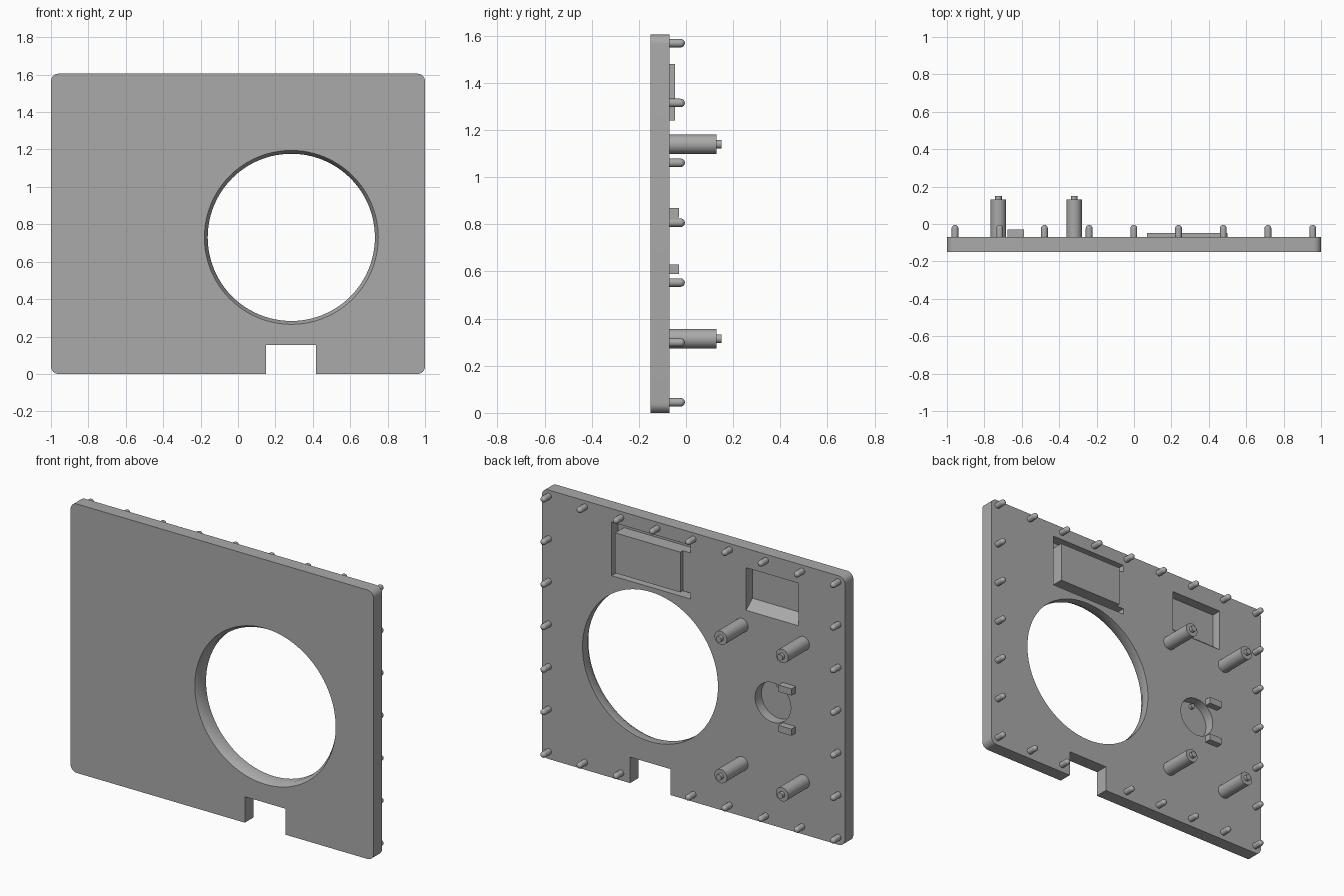
import bpy, bmesh, math
from mathutils import Vector

old = bpy.data.objects.get("Cube")
if old:
    bpy.data.objects.remove(old, do_unlink=True)

grey = bpy.data.materials.new("plain grey")
grey.use_nodes = True
grey.diffuse_color = (0.4, 0.4, 0.4, 1)
grey.node_tree.nodes["Principled BSDF"].inputs["Base Color"].default_value = (0.4, 0.4, 0.4, 1)

FRONT, BACK, FLOOR = -0.15, -0.07, -0.13
HEIGHT = 1.605


def finish(name, bm):
    bmesh.ops.recalc_face_normals(bm, faces=bm.faces)
    mesh = bpy.data.meshes.new(name)
    bm.to_mesh(mesh)
    bm.free()
    mesh.materials.append(grey)
    obj = bpy.data.objects.new(name, mesh)
    bpy.context.collection.objects.link(obj)
    return obj


def smooth(obj):
    bpy.ops.object.select_all(action='DESELECT')
    obj.select_set(True)
    bpy.context.view_layer.objects.active = obj
    bpy.ops.object.shade_smooth_by_angle(angle=math.radians(35))


def box(name, x, y, z, corner=0.0):
    """Box from ranges; corner rounds the edges that run front to back."""
    bm = bmesh.new()
    bmesh.ops.create_cube(bm, size=1)
    for v in bm.verts:
        v.co = Vector([r[0] if c < 0 else r[1] for c, r in zip(v.co, (x, y, z))])
    if corner:
        edges = [e for e in bm.edges if abs(e.verts[0].co.y - e.verts[1].co.y) > 0.01]
        bmesh.ops.bevel(bm, geom=edges, offset=corner, segments=8, profile=0.5, affect='EDGES')
    return finish(name, bm)


def turned(name, x, z, profile, sides=24):
    """Solid turned about a front-to-back axis; profile is (radius, y)."""
    bm = bmesh.new()
    rings = []
    for r, y in profile:
        ring = []
        for i in range(sides):
            a = math.tau * i / sides
            ring.append(bm.verts.new((x + r * math.cos(a), y, z + r * math.sin(a))))
        rings.append(ring)
    for lo, hi in zip(rings, rings[1:]):
        for i in range(sides):
            j = (i + 1) % sides
            bm.faces.new((lo[i], lo[j], hi[j], hi[i]))
    bm.faces.new(rings[0])
    bm.faces.new(rings[-1])
    return finish(name, bm)


def cut(target, cutter):
    cutter.hide_render = True
    mod = target.modifiers.new("cut", 'BOOLEAN')
    mod.operation, mod.solver, mod.object = 'DIFFERENCE', 'EXACT', cutter
    bpy.context.view_layer.objects.active = target
    bpy.ops.object.modifier_apply(modifier=mod.name)
    bpy.data.objects.remove(cutter, do_unlink=True)


# Panel with rounded corners
panel = box("panel", (-1, 1), (FRONT, BACK), (0, HEIGHT), 0.04)

# Large round opening with a chamfered front rim, and the cable notch
cut(panel, turned("opening_cutter", 0.285, 0.73,
                  [(0.483, FRONT - 0.03), (0.447, FRONT + 0.03), (0.447, 0)], 96))
cut(panel, box("notch_cutter", (0.15, 0.418), (-0.3, 0.1), (-0.1, 0.155)))

# Round blind pocket
cut(panel, turned("round_pocket_cutter", -0.525, 0.733, [(0.118, FLOOR), (0.118, 0)], 48))

# Rectangular pocket with a sloped lower side
window = box("window_cutter", (-0.695, -0.348), (FLOOR, BACK + 0.02), (1.22, 1.49))
for v in window.data.vertices:
    if v.co.y < BACK and v.co.z < 1.3:
        v.co.z = 1.285
cut(panel, window)

# C-shaped groove around the raised pad
for x, z in (((0.02, 0.54), (1.48, 1.525)), ((0.02, 0.54), (1.205, 1.24)),
             ((0.5, 0.54), (1.21, 1.52))):
    cut(panel, box("groove_cutter", x, (FLOOR, 0), z))
smooth(panel)

box("raised_pad", (0.07, 0.5), (FLOOR, -0.047), (1.24, 1.48))

# Clips and small pin at the round pocket
for z in (0.61, 0.85):
    box("pocket_clip", (-0.675, -0.588), (BACK - 0.005, -0.03), (z - 0.02, z + 0.02))
smooth(turned("pocket_pin", -0.53, 0.825, [(0.015, FLOOR), (0.015, FLOOR + 0.02)], 16))

# Long mounting posts with stepped tips
for x in (-0.725, -0.32):
    for z in (0.315, 1.14):
        smooth(turned("mounting_post", x, z,
                      [(0.041, BACK - 0.005), (0.041, 0.13), (0.018, 0.13), (0.018, 0.15)], 32))

# Round-ended pegs along the border, skipping the notch
R, END = 0.018, -0.005
dome = [(R * math.cos(a), END - R + R * math.sin(a))
        for a in (math.radians(d) for d in range(0, 90, 15))]
for i in range(9):
    for k in range(7):
        on_border = i in (0, 8) or k in (0, 6)
        if on_border and (i, k) != (5, 0):
            smooth(turned("border_peg", -0.957 + 0.239 * i, 0.045 + 0.254 * k,
                          [(R, BACK - 0.005)] + dome + [(0.001, END)], 16))
